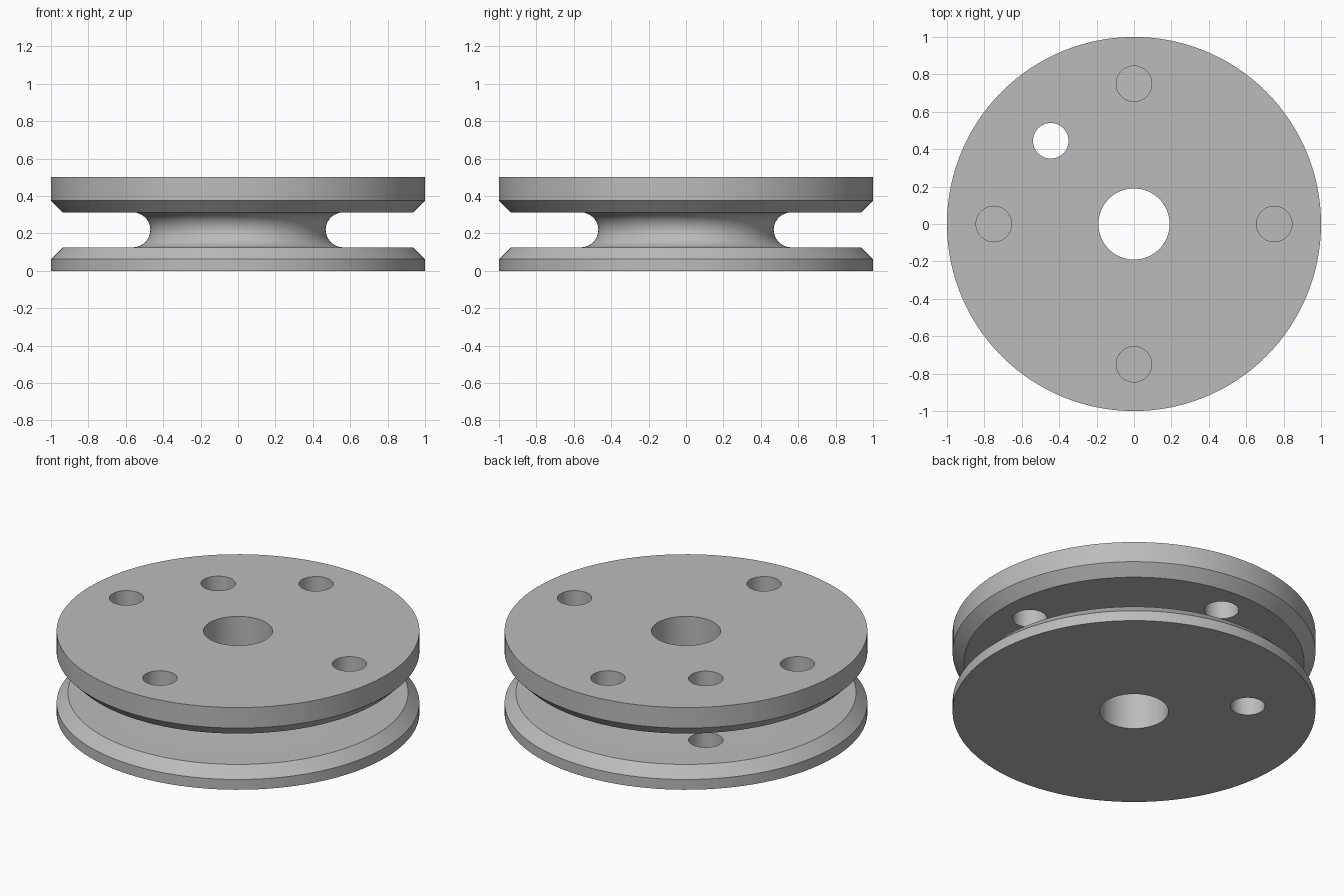
import bpy
import bmesh
from math import cos, sin, pi, tau, radians
from mathutils import Matrix, Vector

cube = bpy.data.objects.get("Cube")
if cube:
    bpy.data.objects.remove(cube, do_unlink=True)

SEGMENTS = 128
HEIGHT = 0.5
GROOVE_LOW, GROOVE_HIGH = 0.125, 0.3125
BORE_RADIUS = 0.19
HOLE_RADIUS = 0.095

# Plain grey metal
grey = bpy.data.materials.new("grey_metal")
grey.use_nodes = True
color = (0.5, 0.5, 0.5, 1)
grey.diffuse_color = color
grey.node_tree.nodes["Principled BSDF"].inputs["Base Color"].default_value = color


def add_object(name, bm):
    bmesh.ops.recalc_face_normals(bm, faces=bm.faces)
    mesh = bpy.data.meshes.new(name)
    bm.to_mesh(mesh)
    bm.free()
    obj = bpy.data.objects.new(name, mesh)
    bpy.context.collection.objects.link(obj)
    return obj


def lathe(name, profile):
    """Turn a closed (radius, height) outline around the z axis."""
    bm = bmesh.new()
    verts = [bm.verts.new((r, 0, z)) for r, z in profile]
    edges = [bm.edges.new((v, verts[i - 1])) for i, v in enumerate(verts)]
    bmesh.ops.spin(bm, geom=verts + edges, axis=(0, 0, 1), cent=(0, 0, 0),
                   angle=tau, steps=SEGMENTS, use_merge=True)
    bmesh.ops.remove_doubles(bm, verts=bm.verts, dist=1e-5)
    return add_object(name, bm)


def drill(target, x, y, low, high):
    """Cut a round upright hole between two heights."""
    bm = bmesh.new()
    bmesh.ops.create_cone(bm, cap_ends=True, segments=48, radius1=HOLE_RADIUS,
                          radius2=HOLE_RADIUS, depth=high - low,
                          matrix=Matrix.Translation(Vector((x, y, (low + high) / 2))))
    cutter = add_object("hole_cutter", bm)
    cutter.hide_render = True
    mod = target.modifiers.new("hole", 'BOOLEAN')
    mod.operation = 'DIFFERENCE'
    mod.solver = 'EXACT'
    mod.object = cutter
    bpy.ops.object.modifier_apply(modifier=mod.name)
    bpy.data.objects.remove(cutter, do_unlink=True)


# Wheel outline: bore, lower flange, rounded groove, upper flange
mid = (GROOVE_LOW + GROOVE_HIGH) / 2
arc_radius = (GROOVE_HIGH - GROOVE_LOW) / 2
groove = [(0.5625 - arc_radius * cos(a), mid + arc_radius * sin(a))
          for a in (pi * (i / 16 - 0.5) for i in range(17))]
profile = [(BORE_RADIUS, 0), (1, 0), (1, 0.0625), (0.9375, GROOVE_LOW),
           *groove,
           (0.9375, GROOVE_HIGH), (1, 0.375), (1, HEIGHT), (BORE_RADIUS, HEIGHT)]
wheel = lathe("grooved_wheel", profile)
wheel.data.materials.append(grey)
bpy.context.view_layer.objects.active = wheel
wheel.select_set(True)

# Four holes through the upper flange
for i in range(4):
    drill(wheel, 0.75 * cos(i * pi / 2), 0.75 * sin(i * pi / 2), mid, HEIGHT + 0.1)

# Single hole through both flanges
drill(wheel, -0.445, 0.445, -0.1, HEIGHT + 0.1)

bpy.ops.object.shade_smooth_by_angle(angle=radians(30))
